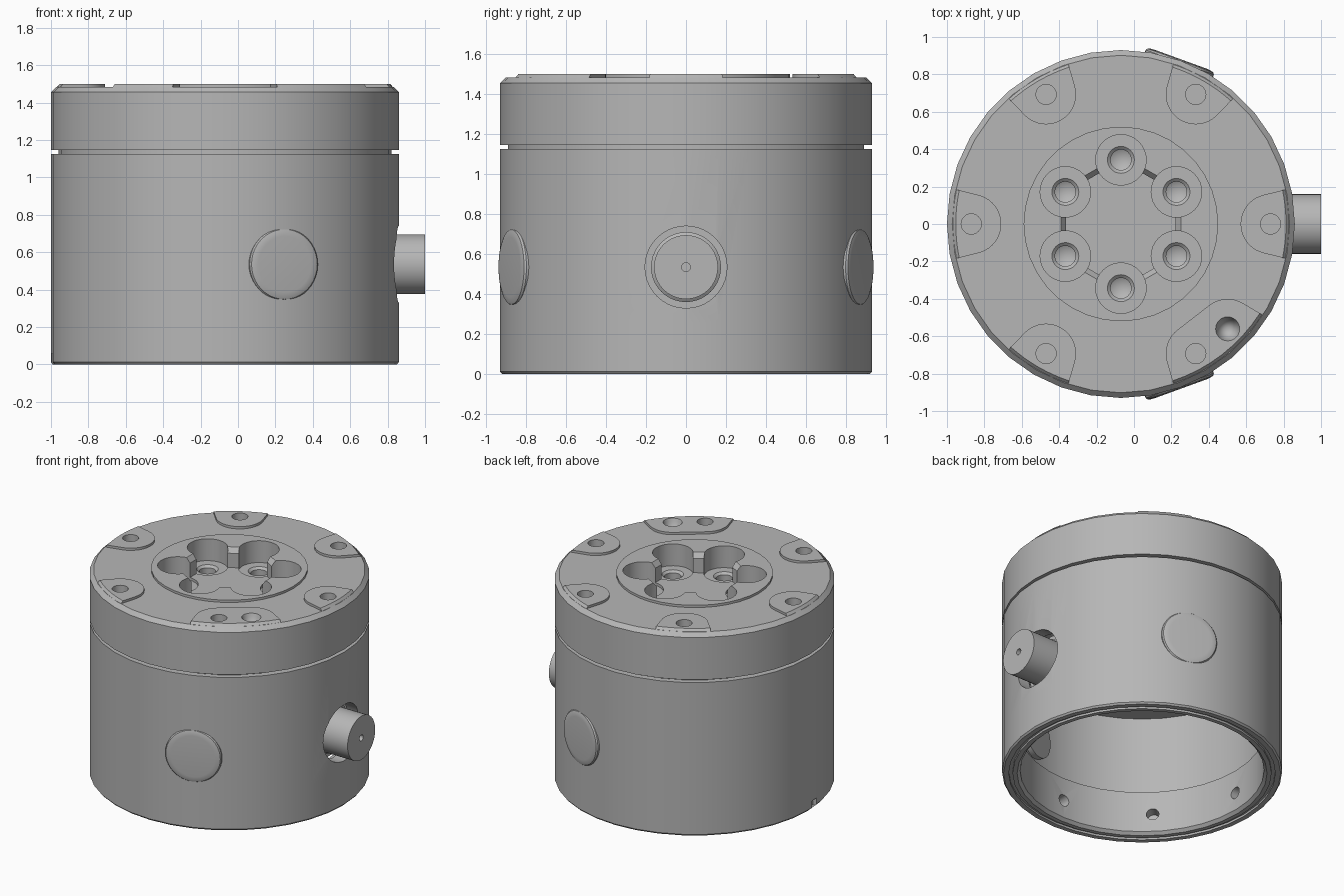
import bpy, bmesh
from math import sin, cos, radians, tau
from mathutils import Matrix, Vector

if "Cube" in bpy.data.objects:
    bpy.data.objects.remove(bpy.data.objects["Cube"])

CX = -0.07      # axis of the round housing
PORT_Z = 0.535  # height of the side ports
DECK_Z = 1.483  # lowered top surface around the centre disc
TOP_Z = 1.5

metal = bpy.data.materials.new("plain grey metal")
metal.use_nodes = True
metal.diffuse_color = (0.47, 0.47, 0.47, 1)
metal.node_tree.nodes["Principled BSDF"].inputs["Base Color"].default_value = (0.47, 0.47, 0.47, 1)


def finish(name, bm, matrix):
    bmesh.ops.recalc_face_normals(bm, faces=bm.faces)
    mesh = bpy.data.meshes.new(name)
    bm.to_mesh(mesh)
    bm.free()
    mesh.transform(matrix)
    mesh.materials.append(metal)
    ob = bpy.data.objects.new(name, mesh)
    bpy.context.collection.objects.link(ob)
    return ob


def lathe(name, profile, segs=36, matrix=None, turn=0.0):
    """Revolve a closed (radius, z) outline about the z axis."""
    bm = bmesh.new()
    rings = []
    for r, z in profile:
        if r == 0:
            rings.append([bm.verts.new((0, 0, z))] * segs)
        else:
            rings.append([bm.verts.new((r * cos(turn + tau * i / segs),
                                        r * sin(turn + tau * i / segs), z)) for i in range(segs)])
    for a, b in zip(rings, rings[1:] + rings[:1]):
        if a[0] is a[1] and b[0] is b[1]:
            continue
        for i in range(segs):
            j = (i + 1) % segs
            bm.faces.new(list(dict.fromkeys((a[i], a[j], b[j], b[i]))))
    return finish(name, bm, matrix or Matrix.Translation((CX, 0, 0)))


def polar(radius, degrees, z=0.0):
    a = radians(degrees)
    return Vector((radius * cos(a), radius * sin(a), z))


def outward(degrees, z):
    """Matrix that lays a part's z axis along a horizontal radius."""
    return (Matrix.Translation((CX, 0, z)) @ Matrix.Rotation(radians(degrees), 4, 'Z')
            @ Matrix.Rotation(radians(90), 4, 'Y'))


def cut(target, cutter):
    mod = target.modifiers.new("cut", 'BOOLEAN')
    mod.operation = 'DIFFERENCE'
    mod.solver = 'EXACT'
    mod.object = cutter
    bpy.context.view_layer.objects.active = target
    bpy.ops.object.modifier_apply(modifier=mod.name)
    bpy.data.objects.remove(cutter)


def spread(start, end, steps):
    return [start + (end - start) * i / steps for i in range(steps + 1)]


def rim_pad(name, first, last):
    """Raised pad: round inner end, flared sides, outer edge following the rim chamfer."""
    middle = (first + last) / 2
    inner = [polar(0.80, last) + polar(0.16, d) for d in spread(last + 103, middle + 180, 10)]
    inner += [polar(0.80, first) + polar(0.16, d)
              for d in spread(middle + 180, first + 257, 10)][0 if first != last else 1:]
    bm = bmesh.new()
    loops = []
    for z, radius in ((DECK_Z, 0.898), (TOP_Z, 0.883)):
        outer = [polar(radius, d) for d in spread(first - 11.8, last + 11.8, 8)]
        loops.append([bm.verts.new((p.x, p.y, z)) for p in outer + inner])
    bottom, top = loops
    bm.faces.new(bottom)
    bm.faces.new(top)
    for i in range(len(top)):
        bm.faces.new((bottom[i - 1], bottom[i], top[i], top[i - 1]))
    return finish(name, bm, Matrix.Translation((CX, 0, 0)))


def drill(target, name, profile, radius, degrees, segs=24):
    place = Matrix.Translation(polar(radius, degrees) + Vector((CX, 0, 0)))
    cut(target, lathe(name, profile, segs, place))


# Top flange with its centre disc, and a narrow neck forming the groove below it
top_flange = lathe("top_flange", [(0, 1.12), (0.89, 1.12), (0.89, 1.145), (0.93, 1.145),
                                  (0.93, 1.455), (0.902, DECK_Z), (0.52, DECK_Z),
                                  (0.52, TOP_Z), (0, TOP_Z)])

# Central hexagonal recess with a sloped upper edge
k = 1 / cos(radians(30))
cut(top_flange, lathe("recess_cutter", [(0, 1.36), (0.293 * k, 1.36), (0.293 * k, 1.465),
                                        (0.32 * k, 1.5), (0.40 * k, 1.6), (0, 1.6)],
                      6, turn=radians(30)))

# Counterbored bolt holes around the recess
bolt = [(0, 1.19), (0.055, 1.22), (0.055, 1.325), (0.072, 1.34), (0.135, 1.34), (0.135, 1.6), (0, 1.6)]
for i in range(6):
    drill(top_flange, "bolt_cutter", bolt, 0.343, 30 + 60 * i, 32)

# Rim pads, each drilled through into the flange; one is wider with a conical locating hole
plain_hole = [(0, 1.35), (0.054, 1.35), (0.054, 1.6), (0, 1.6)]
cone_hole = [(0, 1.32), (0.065, 1.502), (0.065, 1.6), (0, 1.6)]
pads = []
for i in range(6):
    deg = 60 * i - 60
    pad = rim_pad(f"rim_pad_{i + 1}", deg, -44.5 if i == 0 else deg)
    pads.append(pad)
    for part in (top_flange, pad):
        drill(part, "rim_hole_cutter", plain_hole, 0.80, deg)
        if i == 0:
            drill(part, "locating_hole_cutter", cone_hole, 0.80, -44.5)

# Hollow housing, closed above, with a round opening for the connector
housing = lathe("housing", [(0, 0.90), (0.84, 0.90), (0.84, 0.26), (0.93, 0.26),
                            (0.93, 1.125), (0, 1.125)])
cut(housing, lathe("port_cutter", [(0, 0.6), (0.205, 0.6), (0.205, 1.2), (0, 1.2)], 40,
                   outward(0, PORT_Z)))

# Base ring with stepped underside, radial screw holes and a small rim notch
base_ring = lathe("base_ring", [(0.81, 0.32), (0.81, 0.02), (0.83, 0), (0.86, 0), (0.86, 0.015),
                                (0.885, 0.015), (0.885, 0), (0.92, 0), (0.93, 0.012), (0.93, 0.26),
                                (0.84, 0.26), (0.84, 0.32)])
for i in range(8):
    cut(base_ring, lathe("screw_hole_cutter", [(0, 0.7), (0.042, 0.7), (0.042, 0.89), (0, 0.89)], 20,
                         outward(45 * i, 0.15)))
cut(base_ring, lathe("notch_cutter", [(0, 0.9), (0.04, 0.9), (0.04, 1.0), (0, 1.0)], 4,
                     outward(184, 0.03), turn=radians(45)))

# Connector peg with a flange inside the wall and a pin hole in its tip
connector_peg = lathe("connector_peg", [(0, 0.75), (0.21, 0.75), (0.21, 0.80), (0.175, 0.80),
                                        (0.175, 0.82), (0.16, 0.83), (0.16, 1.07), (0.022, 1.07),
                                        (0.022, 1.04), (0, 1.04)], 40, outward(0, PORT_Z))

# Round side plugs, front and back
plugs = [lathe(name, [(0, 0.80), (0.17, 0.80), (0.17, 0.86), (0.194, 0.86), (0.194, 0.92),
                      (0.187, 0.93), (0.172, 0.935), (0.15, 0.937), (0, 0.937)], 40,
               outward(deg, PORT_Z))
         for name, deg in (("front_plug", -70), ("back_plug", 70))]

# Smooth the round walls and keep hard edges crisp
bpy.ops.object.select_all(action='DESELECT')
for ob in [top_flange, housing, base_ring, connector_peg] + pads + plugs:
    ob.select_set(True)
    bpy.context.view_layer.objects.active = ob
bpy.ops.object.shade_smooth_by_angle(angle=radians(25))
